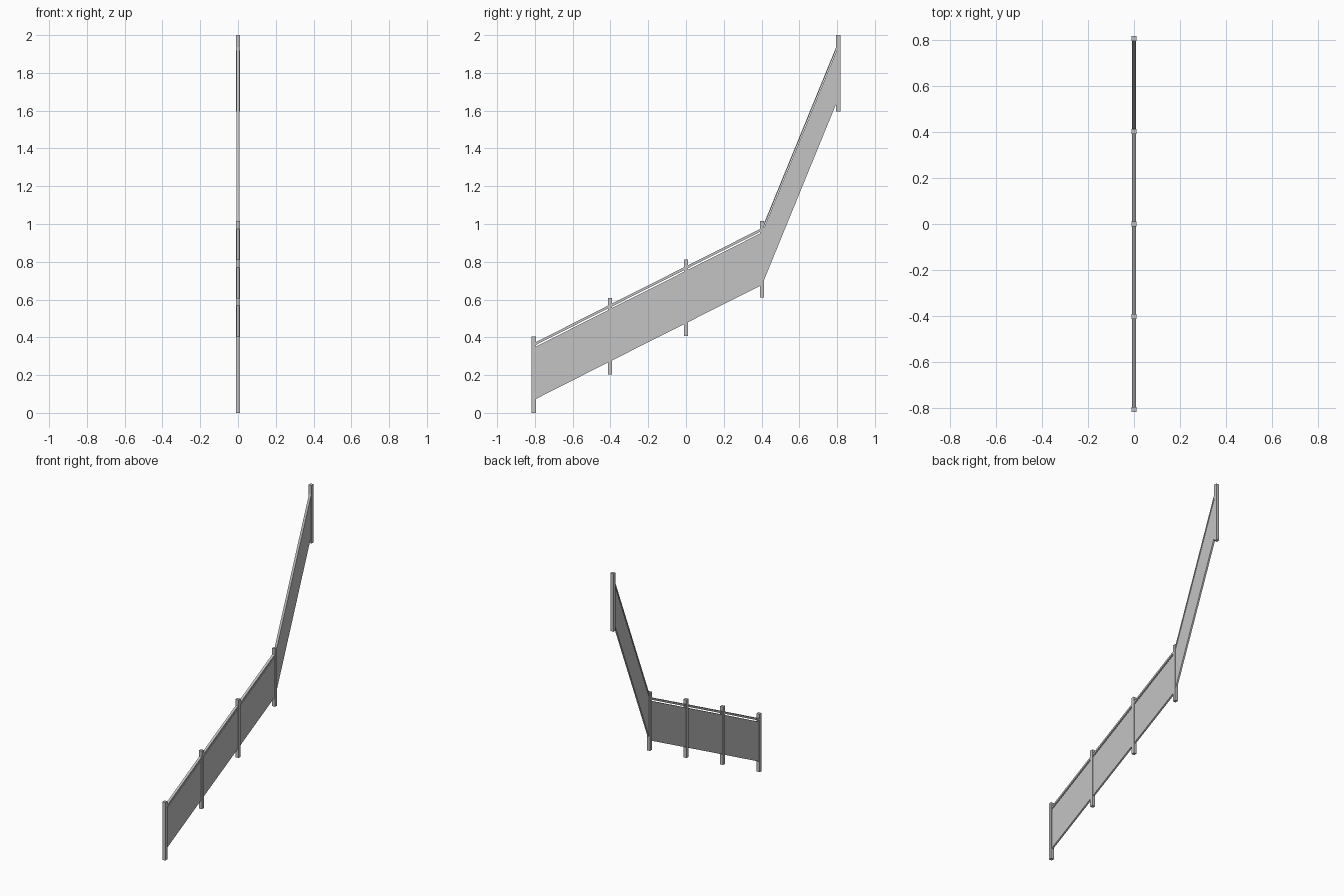
import bpy
import bmesh

cube = bpy.data.objects.get("Cube")
if cube:
    bpy.data.objects.remove(cube, do_unlink=True)

# One plain grey for the whole fence
grey = bpy.data.materials.new("light grey")
grey.use_nodes = True
colour = (0.55, 0.55, 0.55, 1)
grey.diffuse_color = colour
grey.node_tree.nodes["Principled BSDF"].inputs["Base Color"].default_value = colour


def extruded(name, outline, width):
    """Closed outline in the y-z plane, given thickness along x."""
    bm = bmesh.new()
    sides = [[bm.verts.new((x, y, z)) for y, z in outline]
             for x in (-width / 2, width / 2)]
    bm.faces.new(sides[0])
    bm.faces.new(sides[1])
    for i in range(len(outline)):
        j = (i + 1) % len(outline)
        bm.faces.new((sides[0][i], sides[0][j], sides[1][j], sides[1][i]))
    bmesh.ops.recalc_face_normals(bm, faces=bm.faces)
    mesh = bpy.data.meshes.new(name)
    bm.to_mesh(mesh)
    bm.free()
    mesh.materials.append(grey)
    obj = bpy.data.objects.new(name, mesh)
    bpy.context.collection.objects.link(obj)
    return obj


POST = 0.022
HEIGHT = 0.405
SPACING = 0.403
bases = [0, 0.204, 0.407, 0.61, 2 - HEIGHT]
stations = [((i - 2) * SPACING, z) for i, z in enumerate(bases)]

# Upright square posts
for i, (y, z) in enumerate(stations):
    a, b = y - POST / 2, y + POST / 2
    extruded(f"post_{i + 1}", [(a, z), (b, z), (b, z + HEIGHT), (a, z + HEIGHT)], POST)


def bay(name, start, end, low, high, width):
    """Sheared slab between two neighbouring posts, with upright ends."""
    (y0, z0), (y1, z1) = start, end
    extruded(name, [(y0, z0 + low), (y1, z1 + low),
                    (y1, z1 + high), (y0, z0 + high)], width)


# Infill panel and handrail in every bay
for i, (start, end) in enumerate(zip(stations, stations[1:])):
    bay(f"panel_{i + 1}", start, end, 0.068, 0.345, 0.012)
    bay(f"top_rail_{i + 1}", start, end, 0.354, 0.369, 0.017)
